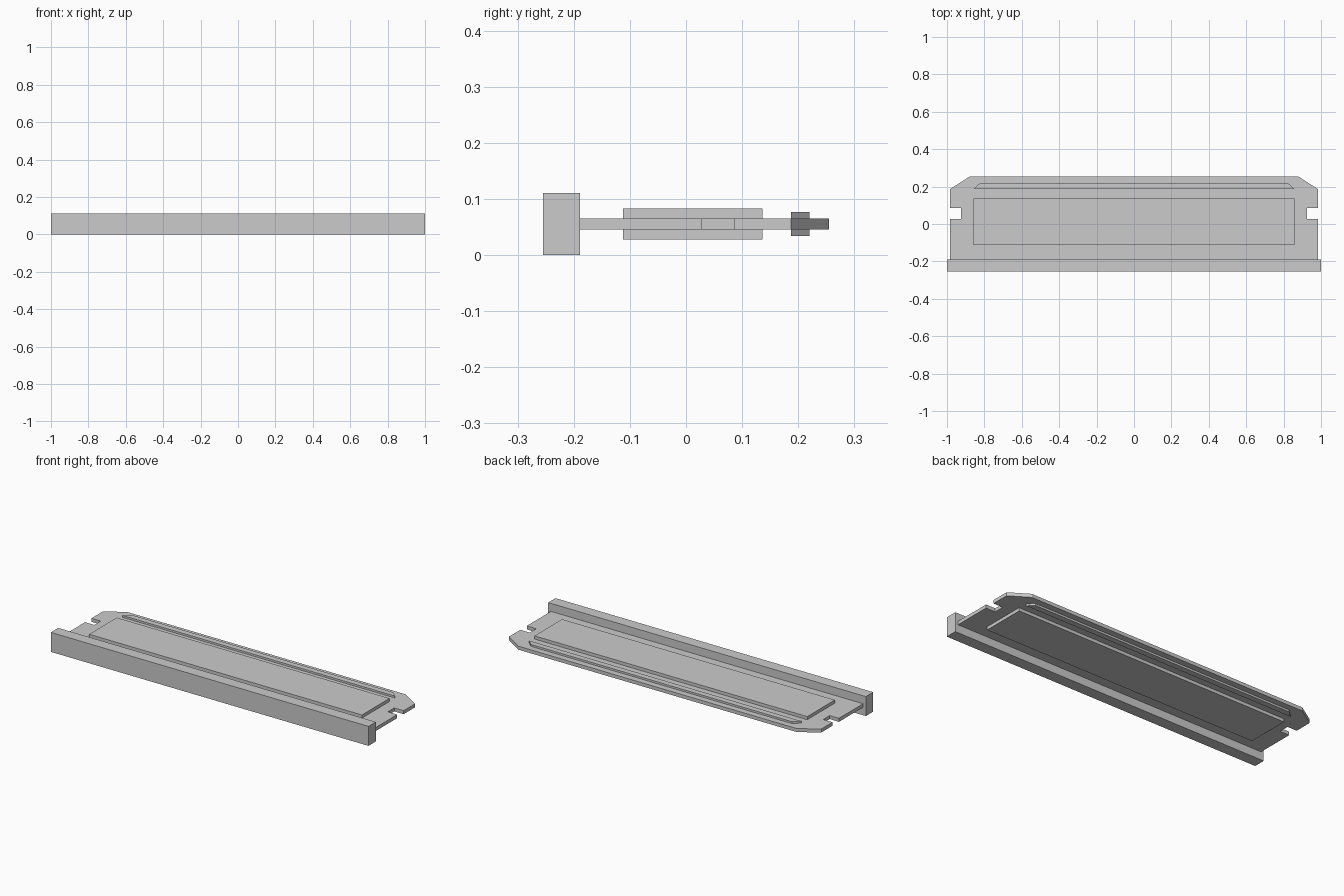
import bpy, bmesh

if "Cube" in bpy.data.objects:
    bpy.data.objects.remove(bpy.data.objects["Cube"])

MID_Z = 0.0555


def slab(name, half_outline, thickness):
    """Extrude an outline, given for the right half and mirrored in x, about the mid plane."""
    outline = half_outline + [(-x, y) for x, y in reversed(half_outline)]
    bm = bmesh.new()
    low = MID_Z - thickness / 2
    face = bm.faces.new([bm.verts.new((x, y, low)) for x, y in outline])
    ext = bmesh.ops.extrude_face_region(bm, geom=[face])
    verts = [g for g in ext["geom"] if isinstance(g, bmesh.types.BMVert)]
    bmesh.ops.translate(bm, verts=verts, vec=(0, 0, thickness))
    bmesh.ops.recalc_face_normals(bm, faces=bm.faces)
    mesh = bpy.data.meshes.new(name)
    bm.to_mesh(mesh)
    bm.free()
    obj = bpy.data.objects.new(name, mesh)
    bpy.context.collection.objects.link(obj)
    return obj


# Thick rail along the front
slab("front_rail", [(1.0, -0.255), (1.0, -0.189)], 0.111)

# Thin plate with side notches and chamfered back corners
slab("plate", [(0.983, -0.189), (0.983, 0.028), (0.924, 0.028), (0.924, 0.086),
               (0.983, 0.086), (0.983, 0.187), (0.877, 0.255)], 0.02)

# Raised panel showing on both sides
slab("raised_panel", [(0.859, -0.112), (0.859, 0.136)], 0.056)

# Narrow rib with slanted ends near the back edge
slab("back_rib", [(0.857, 0.187), (0.822, 0.22)], 0.042)
